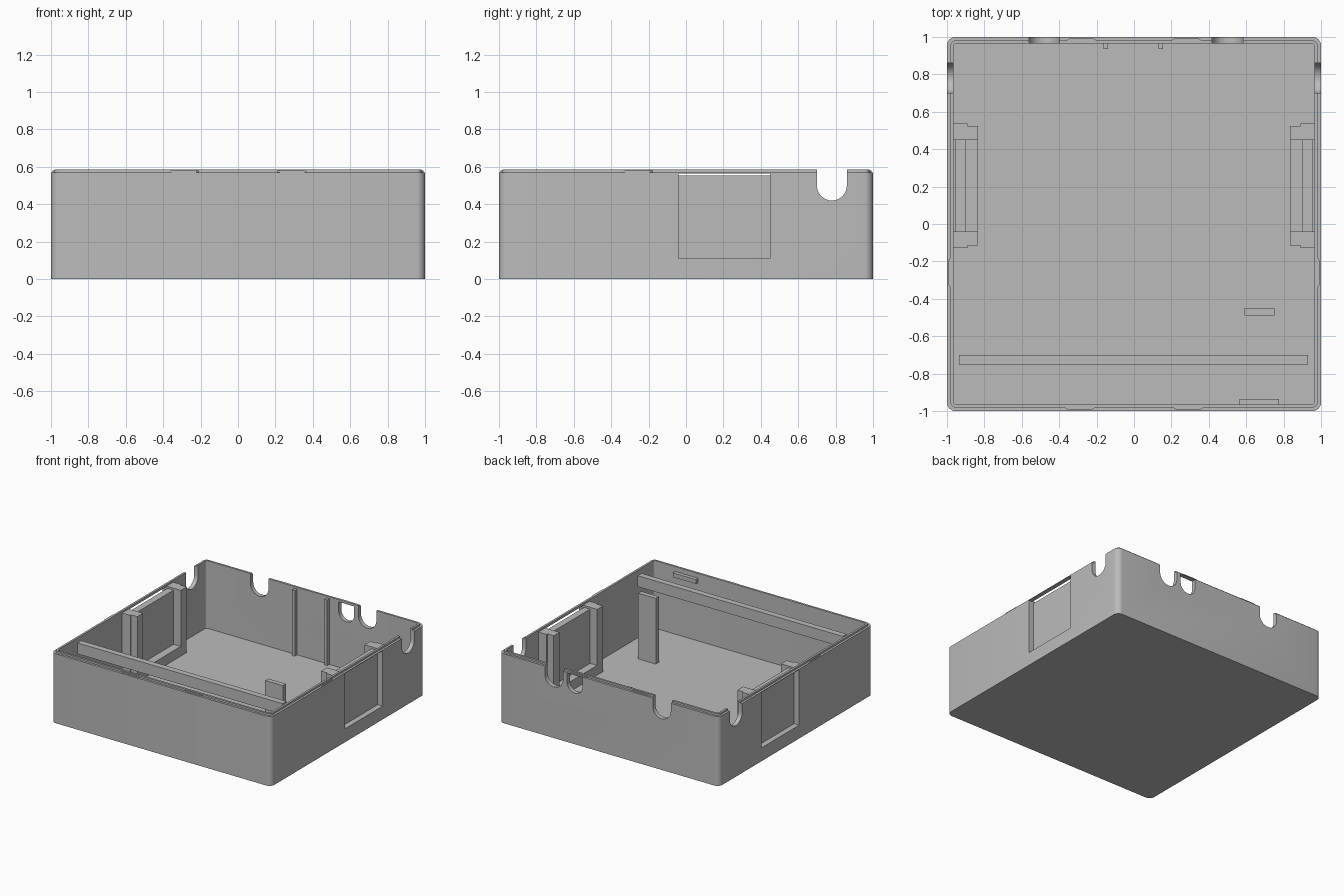
import bpy, bmesh, math
from mathutils import Vector

cube = bpy.data.objects.get("Cube")
if cube:
    bpy.data.objects.remove(cube, do_unlink=True)

grey = bpy.data.materials.new("plain grey")
grey.use_nodes = True
colour = (0.5, 0.5, 0.5, 1)
grey.diffuse_color = colour
grey.node_tree.nodes["Principled BSDF"].inputs["Base Color"].default_value = colour

FLOOR, RIM, TOP, INNER = 0.03, 0.57, 0.585, 0.965


def finish(name, bm):
    bmesh.ops.recalc_face_normals(bm, faces=bm.faces[:])
    mesh = bpy.data.meshes.new(name)
    bm.to_mesh(mesh)
    bm.free()
    mesh.materials.append(grey)
    ob = bpy.data.objects.new(name, mesh)
    bpy.context.collection.objects.link(ob)
    return ob


def box(name, x, y, z):
    bm = bmesh.new()
    bmesh.ops.create_cube(bm, size=1)
    for v in bm.verts:
        v.co = [lo + (c + 0.5) * (hi - lo) for c, (lo, hi) in zip(v.co, (x, y, z))]
    return finish(name, bm)


def prism(name, points, offset):
    """Extrude a flat outline along an offset."""
    bm = bmesh.new()
    face = bm.faces.new([bm.verts.new(p) for p in points])
    made = bmesh.ops.extrude_face_region(bm, geom=[face])["geom"]
    moved = [g for g in made if isinstance(g, bmesh.types.BMVert)]
    bmesh.ops.translate(bm, verts=moved, vec=Vector(offset))
    return finish(name, bm)


def rounded_square(half, radius, z, steps=6):
    points = []
    for quarter in range(4):
        a0 = quarter * math.pi / 2
        cx = (half - radius) * (1 if quarter in (0, 3) else -1)
        cy = (half - radius) * (1 if quarter < 2 else -1)
        for i in range(steps + 1):
            a = a0 + i / steps * math.pi / 2
            points.append((cx + radius * math.cos(a), cy + radius * math.sin(a), z))
    return points


def make_shell():
    """Tray with a stepped lip, lofted from rounded squares."""
    bm = bmesh.new()
    sections = [(1, 0.045, 0), (1, 0.045, RIM), (0.982, 0.03, RIM),
                (0.982, 0.03, TOP), (INNER, 0.015, TOP), (INNER, 0.015, FLOOR)]
    loops = [[bm.verts.new(p) for p in rounded_square(*s)] for s in sections]
    for a, b in zip(loops, loops[1:]):
        for i in range(len(a)):
            j = (i + 1) % len(a)
            bm.faces.new((a[i], a[j], b[j], b[i]))
    bm.faces.new(loops[0])
    bm.faces.new(loops[-1])
    return finish("tray_shell", bm)


def notch_outline(centre, radius, top, bottom=0.42):
    """U-shaped outline as (along, z) pairs."""
    points = [(centre + radius, top), (centre - radius, top)]
    for i in range(17):
        a = math.pi + math.pi * i / 16
        points.append((centre + radius * math.cos(a),
                       bottom + radius + radius * math.sin(a)))
    return points


def cut(target, cutter):
    cutter.hide_render = True
    mod = target.modifiers.new("cut", "BOOLEAN")
    mod.operation = "DIFFERENCE"
    mod.solver = "EXACT"
    mod.object = cutter
    bpy.context.view_layer.objects.active = target
    bpy.ops.object.modifier_apply(modifier=mod.name)
    bpy.data.objects.remove(cutter, do_unlink=True)


shell = make_shell()

# Cable notches in the back wall, one of them closed by the lip
for centre, radius, top in ((0.5, 0.082, 0.7), (-0.48, 0.082, 0.7), (0.31, 0.07, 0.566)):
    outline = [(u, 0.9, z) for u, z in notch_outline(centre, radius, top)]
    cut(shell, prism("notch_cutter", outline, (0, 0.2, 0)))

# Side walls: cable notch and window
for side in (1, -1):
    outline = [(side * 0.9, u, z) for u, z in notch_outline(0.78, 0.08, 0.7)]
    cut(shell, prism("notch_cutter", outline, (side * 0.2, 0, 0)))
    cut(shell, box("window_cutter", sorted((side * 0.9, side * 1.1)),
                   (-0.04, 0.45), (0.11, 0.565)))

bpy.ops.object.select_all(action="DESELECT")
shell.select_set(True)
bpy.context.view_layer.objects.active = shell
bpy.ops.object.shade_smooth_by_angle(angle=math.radians(35))

# Panel holders inside each side wall
for side, label in ((1, "left"), (-1, "right")):
    def span(a, b):
        return sorted((side * a, side * b))
    box(label + "_panel", span(0.9, 0.955), (-0.07, 0.49), (0.09, 0.555))
    box(label + "_sill", span(0.835, 0.97), (-0.04, 0.45), (0.02, 0.11))
    for end, sign in (("back", 1), ("front", -1)):
        def along(a, b):
            return sorted((0.205 + sign * a, 0.205 + sign * b))
        box(f"{label}_{end}_inner_post", span(0.835, 0.9), along(0.245, 0.32), (0.02, RIM))
        box(f"{label}_{end}_outer_post", span(0.89, 0.97), along(0.245, 0.332), (0.02, RIM))

# Snap bumps along the lip
SHAPE = ((-0.09, 0.975), (-0.065, 0.992), (0.065, 0.992), (0.09, 0.975))
for name, centre, turn in (("front", 0.29, 0), ("front", -0.29, 0), ("back", 0.28, 2),
                           ("back", -0.28, 2), ("left", -0.26, 1), ("right", -0.26, 3)):
    place = {0: lambda u, d: (u, -d), 1: lambda u, d: (d, u),
             2: lambda u, d: (u, d), 3: lambda u, d: (-d, u)}[turn]
    outline = [(*place(centre + u, d), RIM) for u, d in SHAPE]
    prism(name + "_snap_bump", outline, (0, 0, 0.011))

# Interior parts
box("cross_beam", (-0.935, 0.93), (-0.75, -0.7), (0.48, RIM))
box("standing_post", (0.59, 0.75), (-0.49, -0.45), (0.02, RIM))
box("front_wall_catch", (0.565, 0.775), (-0.97, -0.935), (0.51, 0.545))
for x in (-0.15, 0.143):
    box("back_wall_rib", (x - 0.012, x + 0.012), (0.935, 0.97), (0.02, RIM))
